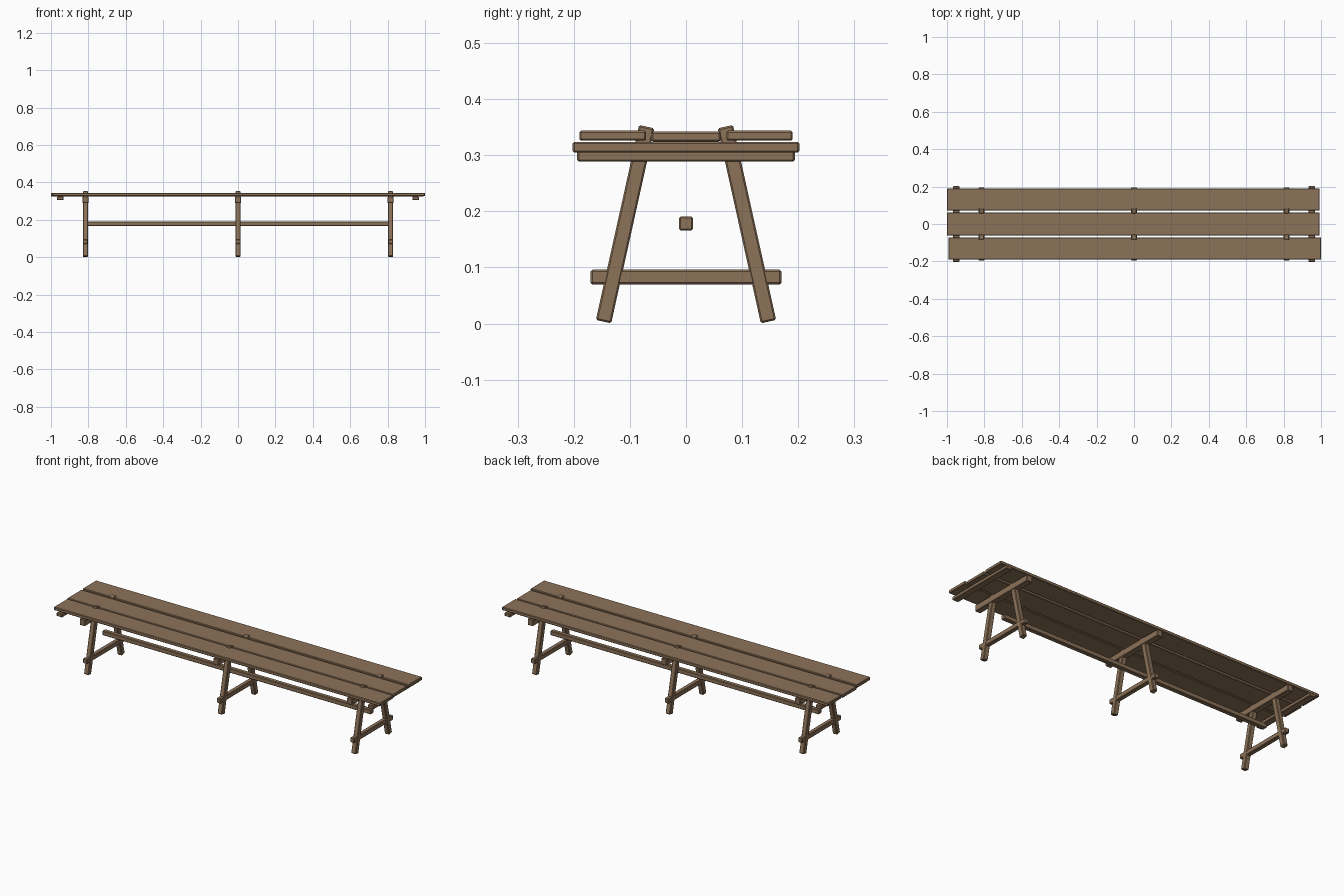
import bpy
import math
from mathutils import Vector

cube = bpy.data.objects.get("Cube")
if cube:
    bpy.data.objects.remove(cube, do_unlink=True)

# Single weathered wood colour
wood = bpy.data.materials.new("brown_wood")
wood.use_nodes = True
color = (0.262, 0.168, 0.098, 1)
wood.diffuse_color = color
bsdf = wood.node_tree.nodes["Principled BSDF"]
bsdf.inputs["Base Color"].default_value = color
bsdf.inputs["Roughness"].default_value = 0.9


def beam(name, low, high, tilt=0):
    """Box between two corners, tilted about x, with chamfered edges."""
    low, high = Vector(low), Vector(high)
    bpy.ops.mesh.primitive_cube_add(size=1, location=(low + high) / 2,
                                    rotation=(tilt, 0, 0))
    ob = bpy.context.object
    ob.name = name
    ob.scale = high - low
    bpy.ops.object.transform_apply(location=False, rotation=False, scale=True)
    ob.data.materials.append(wood)
    bevel = ob.modifiers.new("chamfer", 'BEVEL')
    bevel.width = 0.003
    bevel.segments = 1
    return ob


# Seat planks, the front one slightly shifted and the middle one slightly lower
beam("front_plank", (-0.993, -0.19, 0.326), (1.0, -0.071, 0.344))
beam("middle_plank", (-1.0, -0.062, 0.324), (0.992, 0.062, 0.342))
beam("back_plank", (-1.0, 0.072, 0.326), (0.992, 0.19, 0.344))

# Battens under both ends of the seat
for side, x in (("right", -0.95), ("left", 0.95)):
    beam(side + "_end_batten", (x - 0.018, -0.202, 0.305), (x + 0.018, 0.202, 0.324))

# Three trestles with splayed legs, a top beam and a low crossbar
foot, head = Vector((0, 0.147, 0.0035)), Vector((0, 0.07, 0.351))
axis = head - foot
lean = math.atan2(foot.y - head.y, axis.z)
half = Vector((0.0135, 0.014, axis.length / 2))
for place, x in (("right", -0.816), ("middle", 0), ("left", 0.816)):
    beam(place + "_top_beam", (x - 0.0165, -0.194, 0.289), (x + 0.0165, 0.194, 0.324))
    beam(place + "_crossbar", (x - 0.0125, -0.17, 0.07), (x + 0.0125, 0.17, 0.096))
    for end, s in (("front", -1), ("back", 1)):
        mid = (foot + head) / 2
        mid.x, mid.y = x, mid.y * s
        beam(place + "_" + end + "_leg", mid - half, mid + half, lean * s)

# Long stretcher joining the trestles
beam("stretcher", (-0.82, -0.0125, 0.166), (0.82, 0.0125, 0.191))
